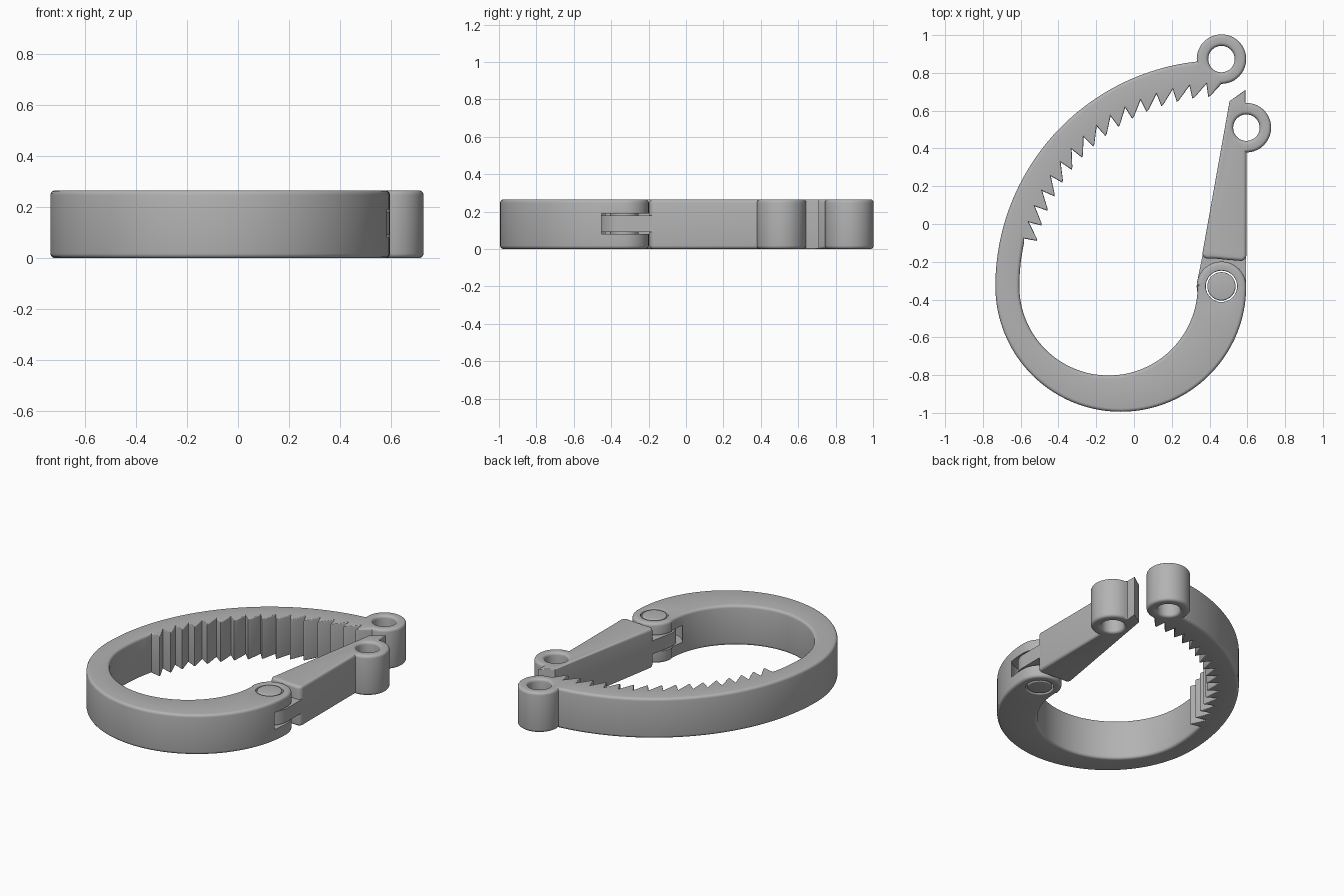
import bpy, bmesh
from math import cos, sin, pi, radians
from mathutils import Vector

if "Cube" in bpy.data.objects:
    bpy.data.objects.remove(bpy.data.objects["Cube"])

H = 0.265            # overall thickness
B = 0.018            # edge rounding
HINGE = (0.463, -0.33)
RING = 0.131         # eyelet outer radius
HOLE = 0.07          # eyelet hole radius

grey = bpy.data.materials.new("plastic_grey")
grey.use_nodes = True
grey.diffuse_color = (0.45, 0.45, 0.45, 1)
grey.node_tree.nodes["Principled BSDF"].inputs["Base Color"].default_value = grey.diffuse_color


def arc(c, r, a0, a1, n, b=B):
    """Points (x, y, rounding) along an arc, angles in degrees."""
    angles = [radians(a0 + (a1 - a0) * i / n) for i in range(n + 1)]
    return [(c[0] + r * cos(a), c[1] + r * sin(a), b) for a in angles]


def circle(c, r, b=B):
    return arc(c, r, 0, 360, 40, b)


def clean(points, ccw):
    """Drop repeated points and orient the loop."""
    loop = []
    for p in points:
        if not loop or (Vector(p[:2]) - Vector(loop[-1][:2])).length > 0.002:
            loop.append(p)
    if (Vector(loop[0][:2]) - Vector(loop[-1][:2])).length < 0.002:
        loop.pop()
    area = sum(p[0] * q[1] - q[0] * p[1] for p, q in zip(loop, loop[1:] + loop[:1]))
    return loop if (area > 0) == ccw else loop[::-1]


def inset_dirs(loop):
    """Mitred direction into the material at each point."""
    dirs = []
    for i, p in enumerate(loop):
        a, c = Vector(loop[i - 1][:2]), Vector(loop[(i + 1) % len(loop)][:2])
        d1, d2 = (Vector(p[:2]) - a).normalized(), (c - Vector(p[:2])).normalized()
        n1, n2 = Vector((-d1.y, d1.x)), Vector((-d2.y, d2.x))
        dirs.append((n1 + n2) / max(1 + n1.dot(n2), 0.5))
    return dirs


def plate(name, outline, holes=(), z0=0.0, z1=H):
    """Extruded outline with holes and rounded rims."""
    bm = bmesh.new()
    caps = {0: [], 1: []}
    steps = [i * pi / 8 for i in range(5)]
    for k, pts in enumerate([outline, *holes]):
        loop = clean(pts, k == 0)
        dirs = inset_dirs(loop)
        layers = [(1 - sin(t), 1 - cos(t), 0) for t in steps]
        layers += [(i, h, 1) for i, h, _ in reversed(layers)]
        if loop[0][2] == 0:
            layers = [(0, 0, 0), (0, 0, 1)]
        rows = []
        for inset, height, top in layers:
            rows.append([bm.verts.new((x + d.x * b * inset, y + d.y * b * inset,
                                       z1 - b * height if top else z0 + b * height))
                         for (x, y, b), d in zip(loop, dirs)])
        n = len(loop)
        for lo, hi in zip(rows, rows[1:]):
            for i in range(n):
                j = (i + 1) % n
                bm.faces.new((lo[i], lo[j], hi[j], hi[i]))
        for side, row in ((0, rows[0]), (1, rows[-1])):
            caps[side] += [bm.edges.get((row[i], row[(i + 1) % n])) for i in range(n)]
    for side, edges in caps.items():
        bmesh.ops.triangle_fill(bm, edges=edges, use_beauty=True, normal=(0, 0, 2 * side - 1))
    bmesh.ops.recalc_face_normals(bm, faces=bm.faces)
    me = bpy.data.meshes.new(name)
    bm.to_mesh(me)
    bm.free()
    me.materials.append(grey)
    ob = bpy.data.objects.new(name, me)
    bpy.context.collection.objects.link(ob)
    return ob


def smooth(ob):
    bpy.ops.object.select_all(action='DESELECT')
    ob.select_set(True)
    bpy.context.view_layer.objects.active = ob
    bpy.ops.object.shade_smooth_by_angle(angle=radians(35))


# Curved jaw: outer edge, eyelet, ratchet teeth, inner edge, hinge end
EYE = (0.463, 0.873)
jaw_outline = arc((-0.07, -0.33), 0.664, 0, -180, 64)
jaw_outline += arc(HINGE, 1.197, 180, 96.2, 48)
jaw_outline += arc(EYE, RING, 186, -90, 36)
for i in range(16):
    tip = 94.1 + 4.81 * i
    for r, turn, b in ((1.01, -0.8, 0.005), (1.005, -0.1, 0.005), (1.075, 0.15, 0.01)):
        jaw_outline += arc(HINGE, r, tip + turn, tip + turn, 1, b)
jaw_outline += arc(HINGE, 1.07, 168, 180, 8)
jaw_outline += arc((-0.135, -0.33), 0.472, 180, 360, 56)
jaw_outline += arc(HINGE, RING, 180, 0, 24)
jaw = plate("curved_jaw", jaw_outline, [circle(EYE, HOLE), circle(HINGE, 0.083, 0.006)])

# Slot in the hinge end for the lever tongue
cutter = plate("slot_cutter", circle(HINGE, 0.17, 0), z0=0.08, z1=0.19)
cutter.hide_render = True
cut = jaw.modifiers.new("slot", 'BOOLEAN')
cut.operation = 'DIFFERENCE'
cut.solver = 'EXACT'
cut.object = cutter
bpy.context.view_layer.objects.active = jaw
bpy.ops.object.modifier_apply(modifier=cut.name)
bpy.data.objects.remove(cutter)

# Straight locking lever with its own eyelet and pointed tip
LEVER_EYE = (0.595, 0.51)
lever_outline = [(0.365, -0.14, B), (0.506, 0.65, 0.006), (0.59, 0.71, 0.006), (0.59, 0.641, 0.006)]
lever_outline += arc(LEVER_EYE, RING, 90, -90, 28)
lever_outline += arc((0.565, -0.165), 0.03, 0, -90, 6)
lever_outline += [(0.5, -0.19, B), (0.43, -0.183, B)]
lever_outline += arc((0.39, -0.155), 0.028, -90, -180, 6)
lever = plate("locking_lever", lever_outline, [circle(LEVER_EYE, HOLE)])

# Thin tongue that enters the slot, and the pin through it
tongue_outline = arc(HINGE, RING, -190, 0, 32, 0) + [(0.594, -0.12, 0), (0.372, -0.12, 0)]
tongue = plate("hinge_tongue", tongue_outline, [circle(HINGE, 0.083, 0)], 0.09, 0.18)
pin = plate("hinge_pin", circle(HINGE, 0.075, 0.008))

for part in (jaw, lever, tongue, pin):
    smooth(part)
